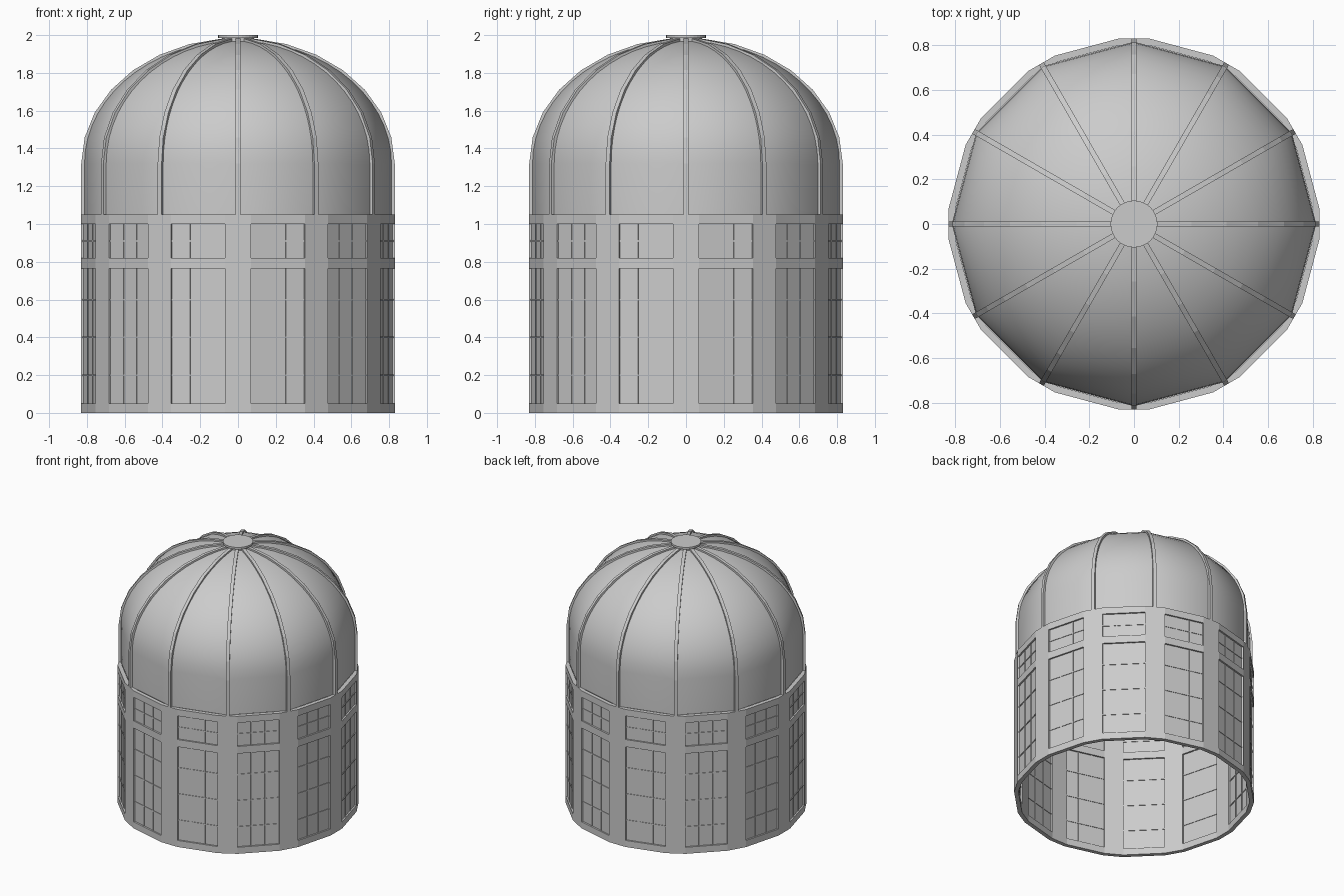
import bpy, bmesh
from math import sin, cos, tan, pi, radians
from mathutils import Matrix, Vector

if "Cube" in bpy.data.objects:
    bpy.data.objects.remove(bpy.data.objects["Cube"])

R, T, HALF, N = 0.83, 0.03, 0.07, 12           # wall radius, thickness, half post width, bays
WR = HALF * sin(pi / N) + R * cos(pi / N)      # distance of window plane from the axis
WH = R * sin(pi / N) - HALF * cos(pi / N)      # half window width
IN = HALF - T * tan(pi / (2 * N))              # half post width on the inside


def rot(a):
    return Matrix.Rotation(a, 4, 'Z')


def finish(name, bm, smooth=False):
    bmesh.ops.recalc_face_normals(bm, faces=bm.faces)
    me = bpy.data.meshes.new(name)
    bm.to_mesh(me)
    bm.free()
    ob = bpy.data.objects.new(name, me)
    bpy.context.collection.objects.link(ob)
    if smooth:
        for p in me.polygons:
            p.use_smooth = True
    return ob


def prism(bm, pts, z0, z1, a):
    m = rot(a)
    lo = [bm.verts.new(m @ Vector((x, y, z0))) for x, y in pts]
    hi = [bm.verts.new(m @ Vector((x, y, z1))) for x, y in pts]
    n = len(pts)
    bm.faces.new(lo)
    bm.faces.new(hi)
    for i in range(n):
        bm.faces.new((lo[i], lo[(i + 1) % n], hi[(i + 1) % n], hi[i]))


def bar(bm, r0, r1, t0, t1, z0, z1, a):
    prism(bm, [(r0, t0), (r1, t0), (r1, t1), (r0, t1)], z0, z1, a)


def ring(name, z0, z1):
    # 24-sided band with alternating narrow and wide sides
    bm = bmesh.new()
    loops = []
    for r, h, z in ((R, HALF, z0), (R, HALF, z1), (R - T, IN, z1), (R - T, IN, z0)):
        loops.append([bm.verts.new(rot(2 * pi * k / N) @ Vector((r, s * h, z)))
                      for k in range(N) for s in (-1, 1)])
    for j in range(4):
        A, B = loops[j], loops[(j + 1) % 4]
        for i in range(2 * N):
            k = (i + 1) % (2 * N)
            bm.faces.new((A[i], A[k], B[k], B[i]))
    finish(name, bm)


# wall bands
ring("sill_band", 0, 0.05)
ring("transom_band", 0.765, 0.82)
ring("eaves_band", 1.0, 1.05)

# posts, glass and glazing bars for each bay
posts, glass, bars = bmesh.new(), bmesh.new(), bmesh.new()
post = [(R, -HALF), (R, HALF), (R - T, IN), (R - T, -IN)]
for k in range(N):
    a = 2 * pi * k / N
    w = a + pi / N
    for z0, z1, rails in ((0.05, 0.765, (0.2, 0.4, 0.6)), (0.82, 1.0, (0.91,))):
        prism(posts, post, z0, z1, a)
        bar(glass, WR - 0.018, WR - 0.012, -WH, WH, z0, z1, w)
        for t in (-WH / 3, WH / 3):
            bar(bars, WR - 0.022, WR - 0.008, t - 0.004, t + 0.004, z0, z1, w)
        for z in rails:
            bar(bars, WR - 0.022, WR - 0.008, -WH, WH, z - 0.004, z + 0.004, w)
finish("wall_posts", posts)
finish("window_glass", glass)
finish("glazing_bars", bars)


# dome profile: short upright then a quarter ellipse
def profile(off, steps=7):
    pts = [(R - off, 1.05)]
    end = radians(84)
    for i in range(steps + 1):
        t = end * i / steps
        pts.append(((R - off) * cos(t), 1.32 + (0.665 - off) * sin(t)))
    return pts


# dome skin, twelve sided
bm = bmesh.new()
rows = [[bm.verts.new(rot(2 * pi * k / N) @ Vector((r, 0, z))) for k in range(N)]
        for r, z in profile(0.014, 14)]
for A, B in zip(rows, rows[1:]):
    for i in range(N):
        k = (i + 1) % N
        bm.faces.new((A[i], A[k], B[k], B[i]))
finish("dome_skin", bm, True)

# dome ribs
bm = bmesh.new()
for k in range(N):
    m = rot(2 * pi * k / N)
    secs = []
    for (ro, zo), (ri, zi) in zip(profile(0), profile(0.03)):
        secs.append([bm.verts.new(m @ Vector(p)) for p in
                     ((ro, -0.012, zo), (ro, 0.012, zo), (ri, 0.012, zi), (ri, -0.012, zi))])
    for A, B in zip(secs, secs[1:]):
        for i in range(4):
            j = (i + 1) % 4
            bm.faces.new((A[i], A[j], B[j], B[i]))
    bm.faces.new(secs[0])
    bm.faces.new(secs[-1])
finish("dome_ribs", bm)

# crown cap: thin disc on a short hub
for name, r, z0, z1 in (("crown_cap", 0.105, 1.985, 2.0), ("crown_hub", 0.085, 1.955, 1.985)):
    bm = bmesh.new()
    bmesh.ops.create_cone(bm, cap_ends=True, segments=32, radius1=r, radius2=r, depth=z1 - z0,
                          matrix=Matrix.Translation((0, 0, (z0 + z1) / 2)))
    finish(name, bm)
